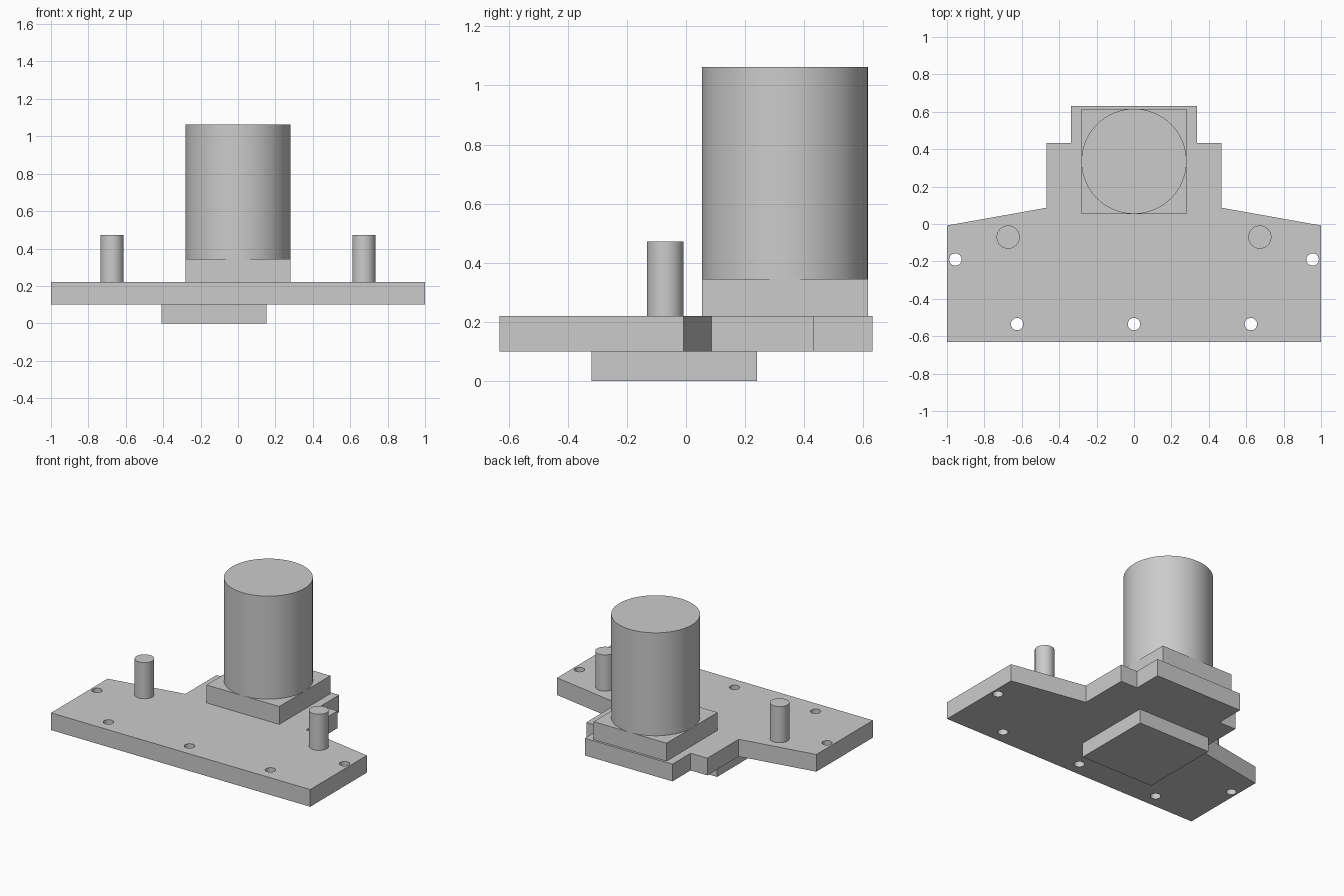
import bpy
import bmesh
from mathutils import Matrix, Vector

cube = bpy.data.objects.get("Cube")
if cube:
    bpy.data.objects.remove(cube, do_unlink=True)

grey = bpy.data.materials.new("plain grey")
grey.use_nodes = True
GREY = (0.6, 0.6, 0.6, 1)
grey.diffuse_color = GREY
grey.node_tree.nodes["Principled BSDF"].inputs["Base Color"].default_value = GREY

PLATE_BOTTOM, PLATE_TOP = 0.10, 0.22


def finish(name, bm, smooth=False):
    bmesh.ops.recalc_face_normals(bm, faces=bm.faces)
    mesh = bpy.data.meshes.new(name)
    bm.to_mesh(mesh)
    bm.free()
    mesh.materials.append(grey)
    obj = bpy.data.objects.new(name, mesh)
    bpy.context.collection.objects.link(obj)
    if smooth:
        bpy.ops.object.select_all(action="DESELECT")
        obj.select_set(True)
        bpy.context.view_layer.objects.active = obj
        bpy.ops.object.shade_smooth_by_angle()
    return obj


def prism(name, outline, z0, z1):
    bm = bmesh.new()
    face = bm.faces.new([bm.verts.new((x, y, z0)) for x, y in outline])
    top = bmesh.ops.extrude_face_region(bm, geom=[face])["geom"]
    verts = [v for v in top if isinstance(v, bmesh.types.BMVert)]
    bmesh.ops.translate(bm, verts=verts, vec=(0, 0, z1 - z0))
    return finish(name, bm)


def square_block(name, x, y, half, z0, z1):
    corners = [(-1, -1), (1, -1), (1, 1), (-1, 1)]
    return prism(name, [(x + half * a, y + half * b) for a, b in corners], z0, z1)


def cylinders(name, centres, radius, z0, z1, sides=64):
    bm = bmesh.new()
    for x, y in centres:
        place = Matrix.Translation(Vector((x, y, (z0 + z1) / 2)))
        bmesh.ops.create_cone(bm, cap_ends=True, segments=sides, radius1=radius,
                              radius2=radius, depth=z1 - z0, matrix=place)
    return finish(name, bm, smooth=True)


# Stepped mounting plate, mirrored from its left half outline
half = [(1, -0.632), (1, -0.008), (0.467, 0.087), (0.467, 0.432),
        (0.338, 0.432), (0.338, 0.632)]
outline = half + [(-x, y) for x, y in reversed(half)]
plate = prism("mounting_plate", outline, PLATE_BOTTOM, PLATE_TOP)

# Bolt holes cut through the plate
holes = [(0, -0.535)] + [(s * x, y) for s in (-1, 1)
                         for x, y in ((0.955, -0.19), (0.625, -0.535))]
cutter = cylinders("bolt_hole_cutter", holes, 0.033, 0.05, 0.3, sides=32)
cutter.hide_render = True
cut = plate.modifiers.new("bolt holes", "BOOLEAN")
cut.operation = "DIFFERENCE"
cut.solver = "EXACT"
cut.object = cutter
bpy.context.view_layer.objects.active = plate
bpy.ops.object.modifier_apply(modifier=cut.name)
bpy.data.objects.remove(cutter, do_unlink=True)

# Offset block under the plate
square_block("lower_block", -0.128, -0.04, 0.28, 0, PLATE_BOTTOM)

# Square base and drum on top
square_block("drum_base", 0, 0.335, 0.281, PLATE_TOP, 0.345)
cylinders("drum", [(0, 0.335)], 0.281, 0.345, 1.063)

# Pair of guide posts
for side, x in (("left", 0.673), ("right", -0.673)):
    cylinders(side + "_post", [(x, -0.07)], 0.062, PLATE_TOP, 0.472, sides=48)
